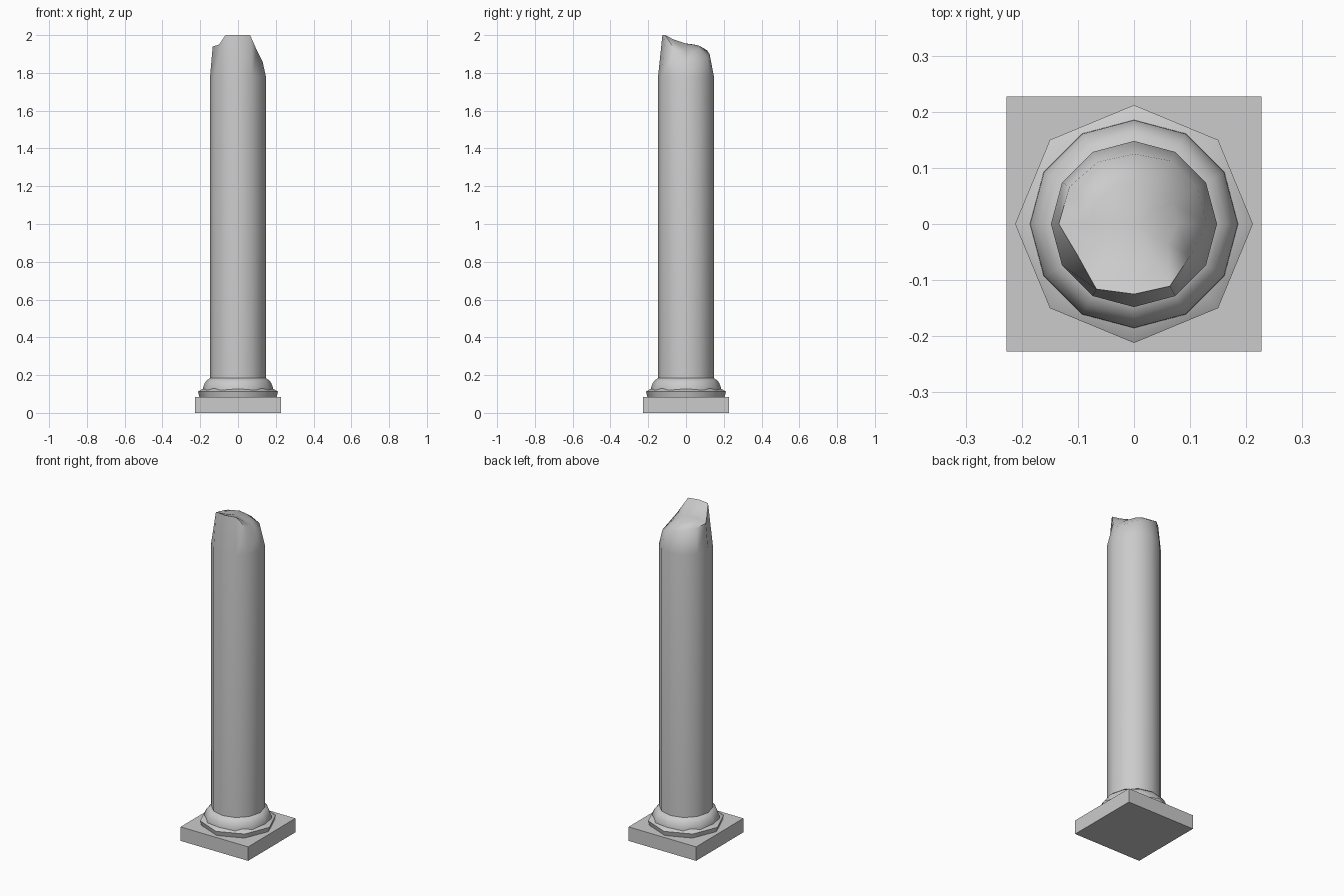
import bpy, bmesh
from math import cos, sin, tau, radians

cube = bpy.data.objects.get("Cube")
if cube:
    bpy.data.objects.remove(cube)

stone = bpy.data.materials.new("grey_stone")
stone.use_nodes = True
stone.diffuse_color = (0.6, 0.6, 0.6, 1)
stone.node_tree.nodes["Principled BSDF"].inputs["Base Color"].default_value = (0.6, 0.6, 0.6, 1)


def finish(name, bm, angle=None):
    bmesh.ops.recalc_face_normals(bm, faces=bm.faces)
    mesh = bpy.data.meshes.new(name)
    bm.to_mesh(mesh)
    bm.free()
    mesh.materials.append(stone)
    obj = bpy.data.objects.new(name, mesh)
    bpy.context.collection.objects.link(obj)
    if angle:
        bpy.ops.object.select_all(action="DESELECT")
        obj.select_set(True)
        bpy.context.view_layer.objects.active = obj
        bpy.ops.object.shade_smooth_by_angle(angle=radians(angle))
    return obj


def ring(bm, radii, heights):
    n = len(radii)
    return [bm.verts.new((r * cos(tau * i / n), r * sin(tau * i / n), z))
            for i, (r, z) in enumerate(zip(radii, heights))]


def bridge(bm, low, high):
    n = len(low)
    for i in range(n):
        j = (i + 1) % n
        bm.faces.new((low[i], low[j], high[j], high[i]))


def lathe(name, sides, profile, angle):
    bm = bmesh.new()
    rings = [ring(bm, [r] * sides, [z] * sides) for r, z in profile]
    for low, high in zip(rings, rings[1:]):
        bridge(bm, low, high)
    bm.faces.new(rings[0])
    bm.faces.new(rings[-1])
    return finish(name, bm, angle)


# Square plinth
bm = bmesh.new()
bmesh.ops.create_cube(bm, size=1)
bmesh.ops.scale(bm, vec=(0.454, 0.454, 0.085), verts=bm.verts)
bmesh.ops.translate(bm, vec=(0, 0, 0.0425), verts=bm.verts)
finish("plinth", bm)

# Octagonal lower moulding and rounder upper moulding
lathe("lower_moulding", 8, [(0.205, 0.085), (0.212, 0.113), (0.185, 0.128)], 50)
lathe("upper_moulding", 12,
      [(0.186, 0.115), (0.185, 0.135), (0.175, 0.16), (0.165, 0.172), (0.147, 0.185)], 50)

# Shaft with a broken, slanting top
SIDES = 12
rim_radius = [.13, .13, .13, .125, .128, .133, .134, .115, .134, .125, .128, .115]
rim_height = [1.86, 1.86, 1.88, 1.90, 1.92, 1.93, 1.94, 1.95, 2.0, 2.0, 2.0, 1.92]
bm = bmesh.new()
foot = ring(bm, [0.148] * SIDES, [0.18] * SIDES)
shoulder = ring(bm, [0.148] * SIDES, [1.78] * SIDES)
rim = ring(bm, rim_radius, rim_height)
bm.faces.new(foot)
bridge(bm, foot, shoulder)
bridge(bm, shoulder, rim)

# Domed inner surface of the break
peak = 1.955
inner = ring(bm, [r * 0.6 for r in rim_radius],
             [z * 0.5 + peak * 0.5 + 0.008 * (z < peak) for z in rim_height])
bridge(bm, rim, inner)
centre = bm.verts.new((0, 0, peak))
for i in range(SIDES):
    bm.faces.new((inner[i], inner[(i + 1) % SIDES], centre))
finish("broken_shaft", bm, 60)
